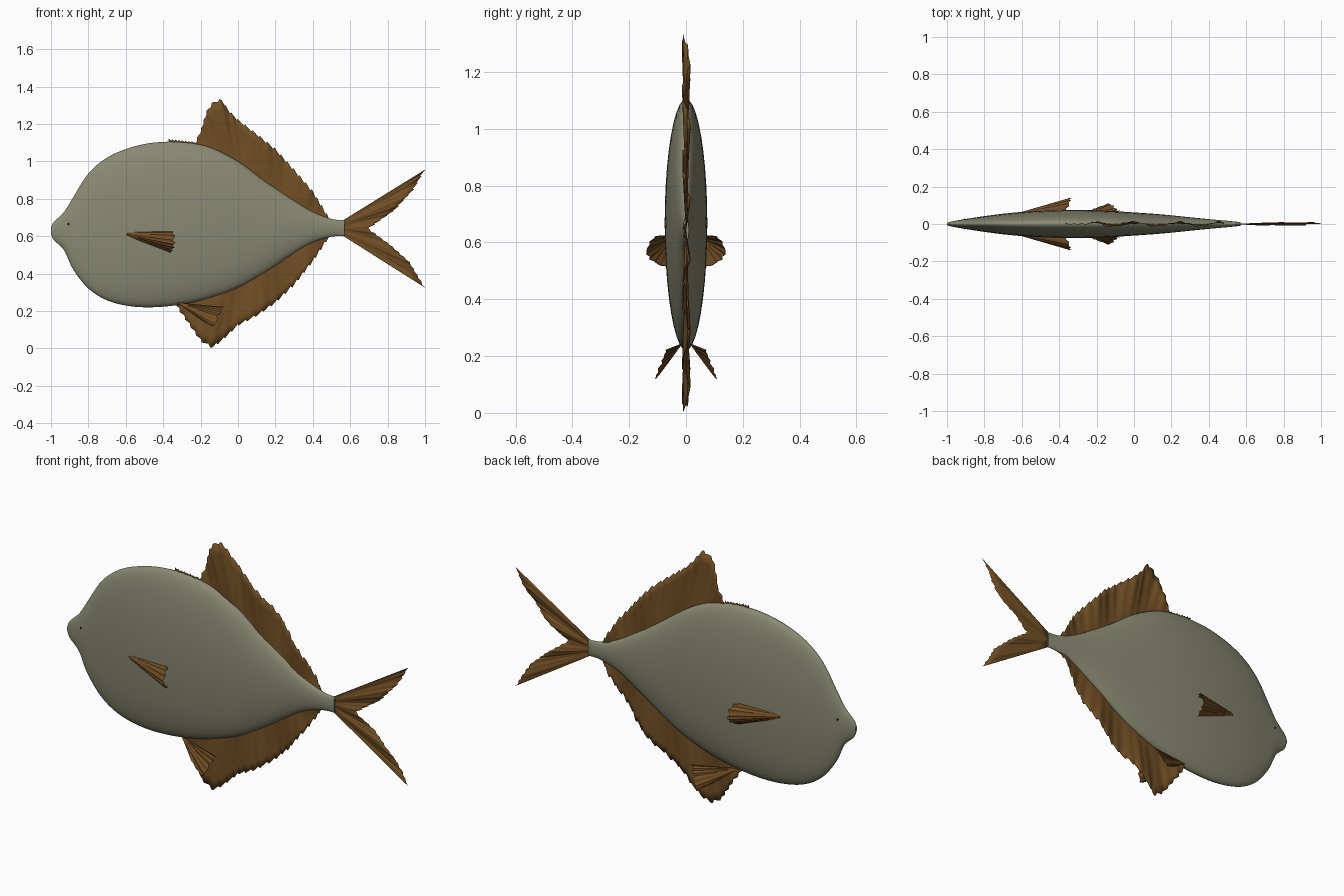
import bpy, bmesh, math
from mathutils import Vector

cube = bpy.data.objects.get("Cube")
if cube:
    bpy.data.objects.remove(cube)


def material(name, color):
    m = bpy.data.materials.new(name)
    m.use_nodes = True
    m.diffuse_color = (*color, 1)
    bsdf = m.node_tree.nodes["Principled BSDF"]
    bsdf.inputs["Base Color"].default_value = (*color, 1)
    bsdf.inputs["Roughness"].default_value = 0.7
    return m


olive = material("olive grey skin", (0.25, 0.25, 0.17))
brown = material("brown fin", (0.165, 0.077, 0.018))
black = material("black eye", (0.01, 0.01, 0.01))


def finish(bm, name, mat, smooth=True):
    bmesh.ops.recalc_face_normals(bm, faces=bm.faces)
    mesh = bpy.data.meshes.new(name)
    bm.to_mesh(mesh)
    bm.free()
    mesh.materials.append(mat)
    for p in mesh.polygons:
        p.use_smooth = smooth and len(p.vertices) <= 4
    ob = bpy.data.objects.new(name, mesh)
    bpy.context.collection.objects.link(ob)
    return ob


def spline(pts, t):
    """Point at t (0..1) on a Catmull-Rom curve through pts."""
    s = t * (len(pts) - 1)
    i = min(int(s), len(pts) - 2)
    f = s - i
    a, b, c, d = (Vector(pts[max(0, min(k, len(pts) - 1))]) for k in range(i - 1, i + 3))
    return b + f * 0.5 * (c - a + f * (2 * a - 5 * b + 4 * c - d + f * (3 * (b - c) + d - a)))


def linear(pts, t):
    """Point at t (0..1) on a polyline, measured by length."""
    pts = [Vector(p) for p in pts]
    left = t * sum((b - a).length for a, b in zip(pts, pts[1:]))
    for a, b in zip(pts, pts[1:]):
        step = (b - a).length
        if left <= step + 1e-6:
            return a.lerp(b, left / step)
        left -= step
    return pts[-1]


def grid(bm, rows):
    rows = [[bm.verts.new(p) for p in row] for row in rows]
    for r, q in zip(rows, rows[1:]):
        for i in range(len(r) - 1):
            bm.faces.new((r[i], r[i + 1], q[i + 1], q[i]))


# Body: elliptical rings along x (x, top, bottom, half width)
sections = [
    (-1.0, .645, .615, .006), (-.985, .675, .58, .011), (-.93, .73, .525, .022),
    (-.88, .81, .42, .030), (-.8, .935, .32, .042), (-.7, 1.02, .257, .055),
    (-.58, 1.072, .226, .066), (-.45, 1.1, .22, .073), (-.3, 1.103, .235, .075),
    (-.15, 1.075, .27, .071), (0, 1.0, .325, .062), (.15, .89, .41, .051),
    (.3, .79, .51, .036), (.4, .73, .567, .026), (.5, .692, .597, .017),
    (.57, .686, .6, .01)]
SIDES, RINGS = 40, 90
bm = bmesh.new()
rings = []
for k in range(RINGS + 1):
    x, top, low, w = spline(sections, k / RINGS)
    mid, h = (top + low) / 2, (top - low) / 2
    rings.append([bm.verts.new((x, w * math.cos(a), mid + h * math.sin(a)))
                  for a in (math.tau * i / SIDES for i in range(SIDES))])
for r, q in zip(rings, rings[1:]):
    for i in range(SIDES):
        j = (i + 1) % SIDES
        bm.faces.new((r[i], r[j], q[j], q[i]))
bm.faces.new(rings[0])
bm.faces.new(rings[-1])
finish(bm, "body", olive)


def flat_fin(name, root, edge, count, ripple, tooth):
    """Rippled sheet from a root line to a ragged outer edge, in the xz plane."""
    bm = bmesh.new()
    rows = []
    for k in range(count + 1):
        t = k / count
        a, b = linear(root, t), linear(edge, t)
        ragged = tooth * (k % 4) / 3 if 0 < k < count else 0
        b = b.lerp(a, ragged / max((b - a).length, 0.05))
        row = []
        for s in range(7):
            f = s / 6
            p = a.lerp(b, f)
            y = ripple * f * math.sin(t * 22) * (1 - 0.4 * f) + 0.15 * ripple * f * math.sin(t * 90)
            row.append((p.x, y, p.y))
        rows.append(row)
    grid(bm, rows)
    ob = finish(bm, name, brown)
    mod = ob.modifiers.new("thickness", "SOLIDIFY")
    mod.thickness, mod.offset = 0.002, 0


# Dorsal and anal fins
flat_fin("dorsal_fin",
         [(-.23, 1.06), (-.1, 1.03), (.1, .89), (.3, .75), (.5, .66)],
         [(-.24, 1.085), (-.2, 1.17), (-.165, 1.28), (-.13, 1.325), (-.09, 1.335),
          (-.05, 1.275), (0, 1.225), (.1, 1.15), (.2, 1.07), (.3, .96), (.4, .845), (.5, .68)],
         96, .02, .013)
flat_fin("anal_fin",
         [(-.32, .27), (-.1, .32), (.1, .42), (.3, .55), (.5, .63)],
         [(-.34, .235), (-.28, .15), (-.2, .035), (-.14, 0), (-.09, .035), (0, .12),
          (.1, .17), (.2, .24), (.3, .335), (.4, .46), (.5, .61)],
         96, .02, .013)

# Forked tail
flat_fin("tail_fin",
         [(.56, .683), (.56, .603)],
         [(1.0, .955), (.94, .85), (.84, .74), (.7, .64), (.82, .55), (.92, .46), (1.0, .325)],
         88, .012, .012)

# Low ragged spines ahead of the dorsal fin
flat_fin("dorsal_spines", [(-.37, 1.09), (-.23, 1.08)], [(-.37, 1.12), (-.23, 1.105)],
         32, .003, .014)


def side_fin(name, side, root, edge, count):
    """Pleated fan spreading from a short root to a curved trailing edge."""
    bm = bmesh.new()
    rows = []
    for k in range(count + 1):
        a, b = linear(root, k / count), spline(edge, k / count)
        b = b.lerp(a, 0.05 * (k % 3) / 2)
        pleat = Vector((0, 0.005 * (k % 2), 0))
        rows.append([(p.x, p.y * side, p.z)
                     for p in (a.lerp(b, s / 4) - pleat * s / 4 for s in range(5))])
    grid(bm, rows)
    ob = finish(bm, name, brown, smooth=False)
    mod = ob.modifiers.new("thickness", "SOLIDIFY")
    mod.thickness, mod.offset = 0.002, 0


for label, side in (("left", 1), ("right", -1)):
    # Pectoral and pelvic fins
    side_fin(label + "_pectoral_fin", side,
             [(-.6, .058, .625), (-.6, .064, .61), (-.59, .058, .595)],
             [(-.36, .07, .622), (-.34, .115, .618), (-.335, .143, .565),
              (-.345, .115, .53), (-.36, .07, .51)], 18)
    side_fin(label + "_pelvic_fin", side,
             [(-.33, .012, .245), (-.31, .02, .235)],
             [(-.075, .072, .222), (-.1, .09, .175), (-.13, .112, .118), (-.21, .085, .16)], 14)
    # Tiny eye
    bm = bmesh.new()
    bmesh.ops.create_uvsphere(bm, u_segments=12, v_segments=8, radius=0.005)
    eye = finish(bm, label + "_eye", black)
    eye.location = (-.907, side * .024, .665)
